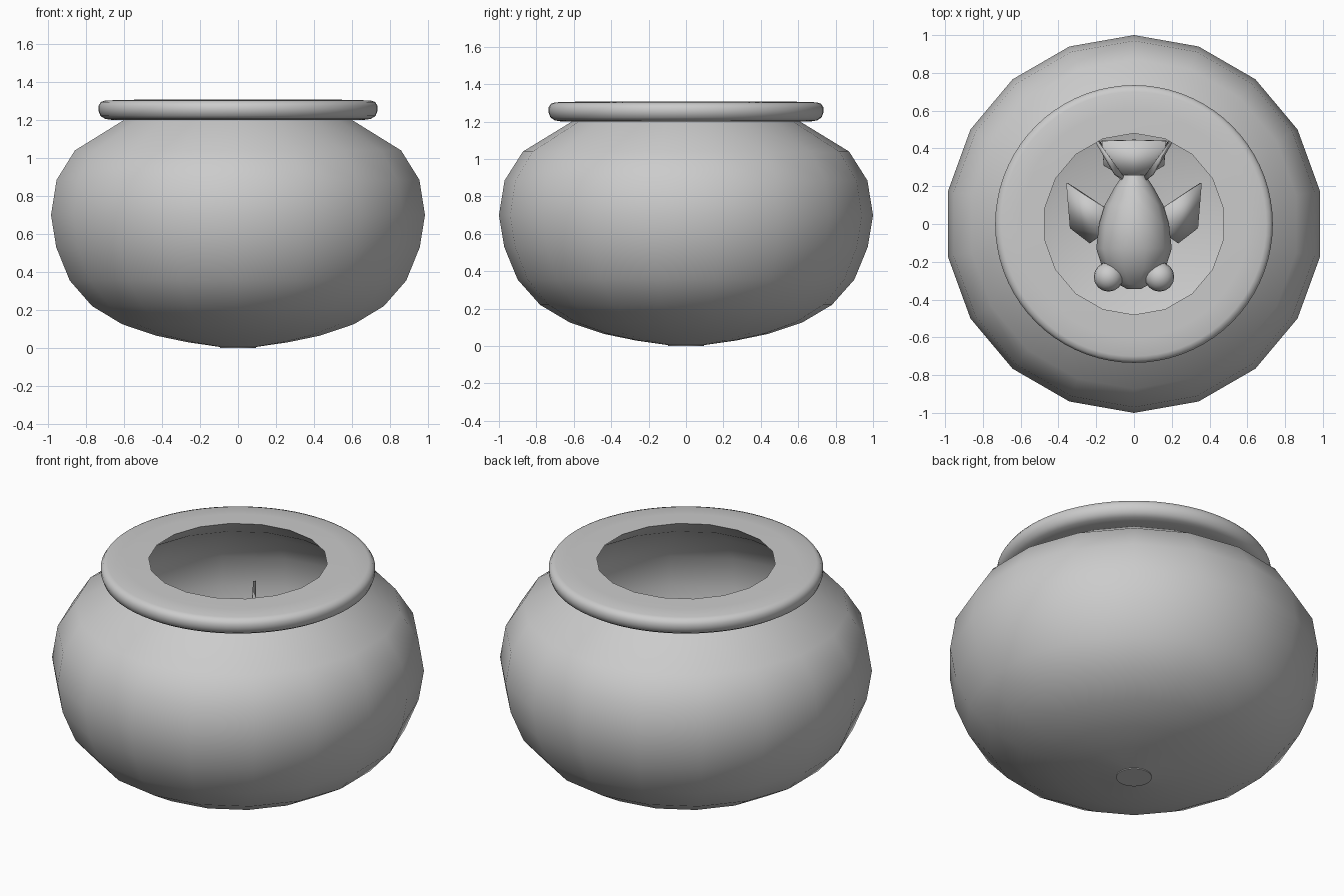
import bpy, bmesh, math
from mathutils import Vector

if "Cube" in bpy.data.objects:
    bpy.data.objects.remove(bpy.data.objects["Cube"])


def finish(name, bm, angle=40):
    bmesh.ops.remove_doubles(bm, verts=bm.verts, dist=0.0005)
    bmesh.ops.recalc_face_normals(bm, faces=bm.faces)
    me = bpy.data.meshes.new(name)
    bm.to_mesh(me)
    bm.free()
    ob = bpy.data.objects.new(name, me)
    bpy.context.collection.objects.link(ob)
    bpy.ops.object.select_all(action='DESELECT')
    ob.select_set(True)
    bpy.context.view_layer.objects.active = ob
    bpy.ops.object.shade_smooth_by_angle(angle=math.radians(angle))
    return ob


def loft(bm, rings, cap=False):
    """Skin a list of equally long closed rings of points."""
    loops = [[bm.verts.new(p) for p in ring] for ring in rings]
    n = len(loops[0])
    for a, b in zip(loops, loops[1:]):
        for i in range(n):
            j = (i + 1) % n
            bm.faces.new((a[i], a[j], b[j], b[i]))
    if cap:
        bm.faces.new(loops[0])
        bm.faces.new(loops[-1])


def turned_ring(r, z, n, sides=None):
    """Ring round z; 'sides' squeezes it on to a polygon with that many sides."""
    pts = []
    for i in range(n):
        a = 2 * math.pi * i / n
        k = 1
        if sides:
            step = 2 * math.pi / sides
            k = math.cos(step / 2) / math.cos(a % step - step / 2)
        pts.append((r * k * math.sin(a), r * k * math.cos(a), z))
    return pts


# Bowl: 18-sided thin shell
SIDES = 18
profile = [(0.09, 0.004), (0.27, 0.03), (0.44, 0.065), (0.62, 0.125), (0.78, 0.22),
           (0.9, 0.355), (0.972, 0.53), (1.0, 0.7), (0.97, 0.885), (0.872, 1.04),
           (0.61, 1.2), (0.48, 1.308)]
bm = bmesh.new()
loft(bm, [turned_ring(r, z, SIDES) for r, z in profile])
finish("bowl", bm, 35)

# Small base disc under the bowl
bm = bmesh.new()
loft(bm, [turned_ring(0.095, 0.006, 36), turned_ring(0.095, 0, 36)], cap=True)
finish("base_disc", bm)

# Rim: round outside, polygonal where it meets the bowl
rim = [(0.48, 1.308, SIDES), (0.6, 1.306, None), (0.70, 1.303, None), (0.722, 1.295, None),
       (0.735, 1.275, None), (0.735, 1.25, None), (0.725, 1.222, None), (0.70, 1.206, None),
       (0.66, 1.2, None), (0.61, 1.2, SIDES)]
bm = bmesh.new()
loft(bm, [turned_ring(r, z, 72, s) for r, z, s in rim])
finish("rim", bm, 50)

# Fish body: oval sections (y, half width, half height, centre z)
sections = [(-0.345, 0.035, 0.03, 0.64), (-0.32, 0.08, 0.07, 0.64), (-0.24, 0.165, 0.13, 0.65),
            (-0.13, 0.2, 0.18, 0.65), (0.0, 0.185, 0.19, 0.65), (0.1, 0.155, 0.16, 0.66),
            (0.2, 0.1, 0.11, 0.68), (0.26, 0.06, 0.08, 0.69)]
bm = bmesh.new()
loft(bm, [[(w * math.cos(math.pi * i / 5), y, zc + h * math.sin(math.pi * i / 5))
           for i in range(10)] for y, w, h, zc in sections], cap=True)
finish("fish_body", bm)


def fin(name, points, thickness=0.015):
    """Thin fin from an outline, fanned from its first point."""
    bm = bmesh.new()
    v = [bm.verts.new(p) for p in points]
    for a, b in zip(v[1:], v[2:]):
        bm.faces.new((v[0], a, b))
    ob = finish(name, bm, 30)
    mod = ob.modifiers.new("thickness", 'SOLIDIFY')
    mod.thickness = thickness
    mod.offset = 0


for side, s in (("left", -1), ("right", 1)):
    # Bulging eyes
    bm = bmesh.new()
    bmesh.ops.create_uvsphere(bm, u_segments=16, v_segments=10, radius=0.078)
    bmesh.ops.translate(bm, verts=bm.verts, vec=Vector((s * 0.135, -0.28, 0.69)))
    finish("fish_eye_" + side, bm)
    # Side fins
    fin("fish_side_fin_" + side, [(s * 0.16, -0.05, 0.62), (s * 0.16, 0.09, 0.63),
        (s * 0.355, 0.217, 0.57), (s * 0.335, -0.02, 0.5), (s * 0.23, -0.1, 0.54)])
    # Tail lobes: upswept and drooping halves
    fin("fish_tail_" + side, [(s * 0.04, 0.22, 0.7), (s * 0.1, 0.26, 0.78), (s * 0.2, 0.44, 0.97),
        (s * 0.17, 0.4, 0.76), (s * 0.19, 0.44, 0.5), (s * 0.09, 0.27, 0.6)])

# Web joining the tail lobes
fin("fish_tail_web", [(0, 0.22, 0.7), (-0.16, 0.31, 0.74), (-0.17, 0.44, 0.78),
    (0, 0.445, 0.74), (0.17, 0.44, 0.78), (0.16, 0.31, 0.74)])
